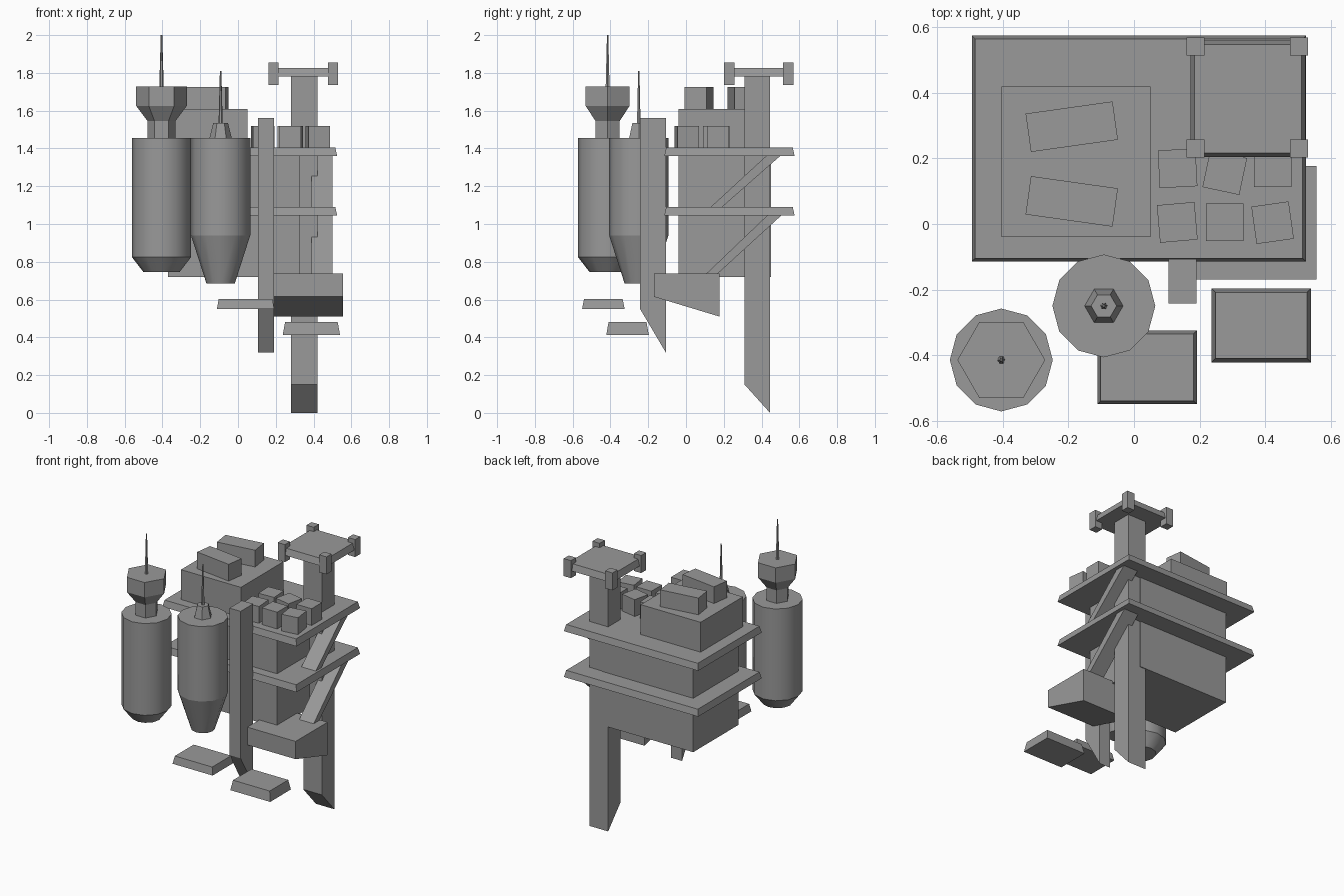
import bpy
import math

cube = bpy.data.objects.get("Cube")
if cube:
    bpy.data.objects.remove(cube, do_unlink=True)

GREY = (0.32, 0.32, 0.32, 1)
steel = bpy.data.materials.new("plain grey")
steel.use_nodes = True
steel.diffuse_color = GREY
steel.node_tree.nodes["Principled BSDF"].inputs["Base Color"].default_value = GREY


def build(name, verts, faces):
    mesh = bpy.data.meshes.new(name)
    mesh.from_pydata(verts, [], faces)
    mesh.materials.append(steel)
    obj = bpy.data.objects.new(name, mesh)
    bpy.context.collection.objects.link(obj)
    return obj


def loft(name, rings):
    """Skin equal-sized rings of points, capped at both ends."""
    n = len(rings[0])
    verts = [p for ring in rings for p in ring]
    faces = [tuple(range(n))[::-1], tuple(range(len(verts) - n, len(verts)))]
    for k in range(len(rings) - 1):
        for i in range(n):
            j = (i + 1) % n
            faces.append((k * n + i, k * n + j, k * n + n + j, k * n + n + i))
    return build(name, verts, faces)


def block(name, x, y, z, inset=0.0):
    """Box between limits; the top can be inset to slope the sides."""
    rings = []
    for h, d in zip(z, (0, inset)):
        a, b, c, e = x[0] + d, x[1] - d, y[0] + d, y[1] - d
        rings.append([(a, c, h), (b, c, h), (b, e, h), (a, e, h)])
    return loft(name, rings)


def turned_block(name, centre, size, z, degrees):
    w, d = size[0] / 2, size[1] / 2
    obj = block(name, (-w, w), (-d, d), z)
    obj.location = (*centre, 0)
    obj.rotation_euler.z = math.radians(degrees)
    return obj


def side_profile(name, x, profile):
    """Extrude a counter-clockwise (y, z) outline along x."""
    return loft(name, [[(v, py, pz) for py, pz in profile] for v in x])


def turned(name, centre, sides, profile, smooth=False):
    """Stack of regular polygons given as (radius, z)."""
    rings = []
    for r, z in profile:
        rings.append([(centre[0] + r * math.cos(math.tau * i / sides),
                       centre[1] + r * math.sin(math.tau * i / sides), z)
                      for i in range(sides)])
    obj = loft(name, rings)
    if smooth:
        bpy.ops.object.select_all(action='DESELECT')
        obj.select_set(True)
        bpy.context.view_layer.objects.active = obj
        bpy.ops.object.shade_smooth_by_angle(angle=math.radians(35))
    return obj


# Main building, its two decks and the roof house
block("main_body", (-0.37, 0.325), (-0.04, 0.45), (0.72, 1.37))
for label, z in (("lower", 1.045), ("upper", 1.36)):
    block(label + "_deck", (-0.495, 0.525), (-0.115, 0.575), (z, z + 0.045), 0.01)
block("roof_house", (-0.405, 0.05), (-0.04, 0.42), (1.4, 1.61))
turned_block("back_roof_unit", (-0.19, 0.297), (0.268, 0.118), (1.6, 1.725), 8)
turned_block("front_roof_unit", (-0.19, 0.069), (0.268, 0.118), (1.6, 1.725), -8)

# Crates on the upper deck
crates = [(0.133, 0.17, 3), (0.277, 0.157, -12), (0.423, 0.17, 0),
          (0.132, 0.005, 5), (0.277, 0.005, 0), (0.423, 0.004, 8)]
for i, (x, y, turn) in enumerate(crates):
    turned_block(f"crate_{i + 1}", (x, y), (0.115, 0.115), (1.4, 1.52), turn)

# Tower with a landing plate and corner posts
side_profile("tower", (0.28, 0.42), [(0.31, 0.15), (0.445, 0), (0.445, 1.79), (0.31, 1.79)])
block("tower_plate", (0.172, 0.523), (0.205, 0.56), (1.78, 1.825), 0.012)
for i, x in enumerate((0.188, 0.503)):
    for j, y in enumerate((0.23, 0.542)):
        turned_block(f"corner_post_{2 * i + j + 1}", (x, y), (0.055, 0.055), (1.735, 1.855), 0)

# Front pillar, side bay and diagonal struts
side_profile("front_pillar", (0.105, 0.19), [(-0.243, 0.55), (-0.107, 0.32), (-0.107, 1.56), (-0.243, 1.56)])
side_profile("side_bay", (0.19, 0.557), [(-0.17, 0.615), (0.177, 0.51), (0.177, 0.737), (-0.17, 0.737)])
for label, z, shift in (("lower", 0.73, 0.0), ("upper", 1.08, 0.02)):
    side_profile(label + "_strut", (0.39, 0.5),
                 [(0.10 + shift, z), (0.16 + shift, z), (0.51, z + 0.32 - 1.5 * shift), (0.435, z + 0.32 - 1.5 * shift)])

# Low hovering pads
block("left_pad", (0.237, 0.54), (-0.422, -0.197), (0.413, 0.48), 0.012)
block("right_pad", (-0.112, 0.192), (-0.55, -0.325), (0.55, 0.602), 0.01)

# Large tank with a flared hexagonal head
big = (-0.405, -0.415)
turned("large_tank", big, 12, [(0.157, 0.825), (0.157, 1.455)], True)
turned("large_tank_base", big, 12, [(0.095, 0.745), (0.157, 0.825)], True)
turned("large_tank_head", big, 6, [(0.074, 1.45), (0.074, 1.545), (0.134, 1.625), (0.134, 1.727)])
turned("large_tank_antenna", big, 6, [(0.012, 1.72), (0.004, 2.0)])

# Small tank with a long tapered base
small = (-0.092, -0.25)
turned("small_tank", small, 12, [(0.157, 0.94), (0.157, 1.455)], True)
turned("small_tank_base", small, 12, [(0.075, 0.685), (0.157, 0.94)], True)
turned("small_tank_cap", small, 6, [(0.06, 1.45), (0.039, 1.535)])
turned("small_tank_antenna", small, 6, [(0.011, 1.53), (0.004, 1.81)])
